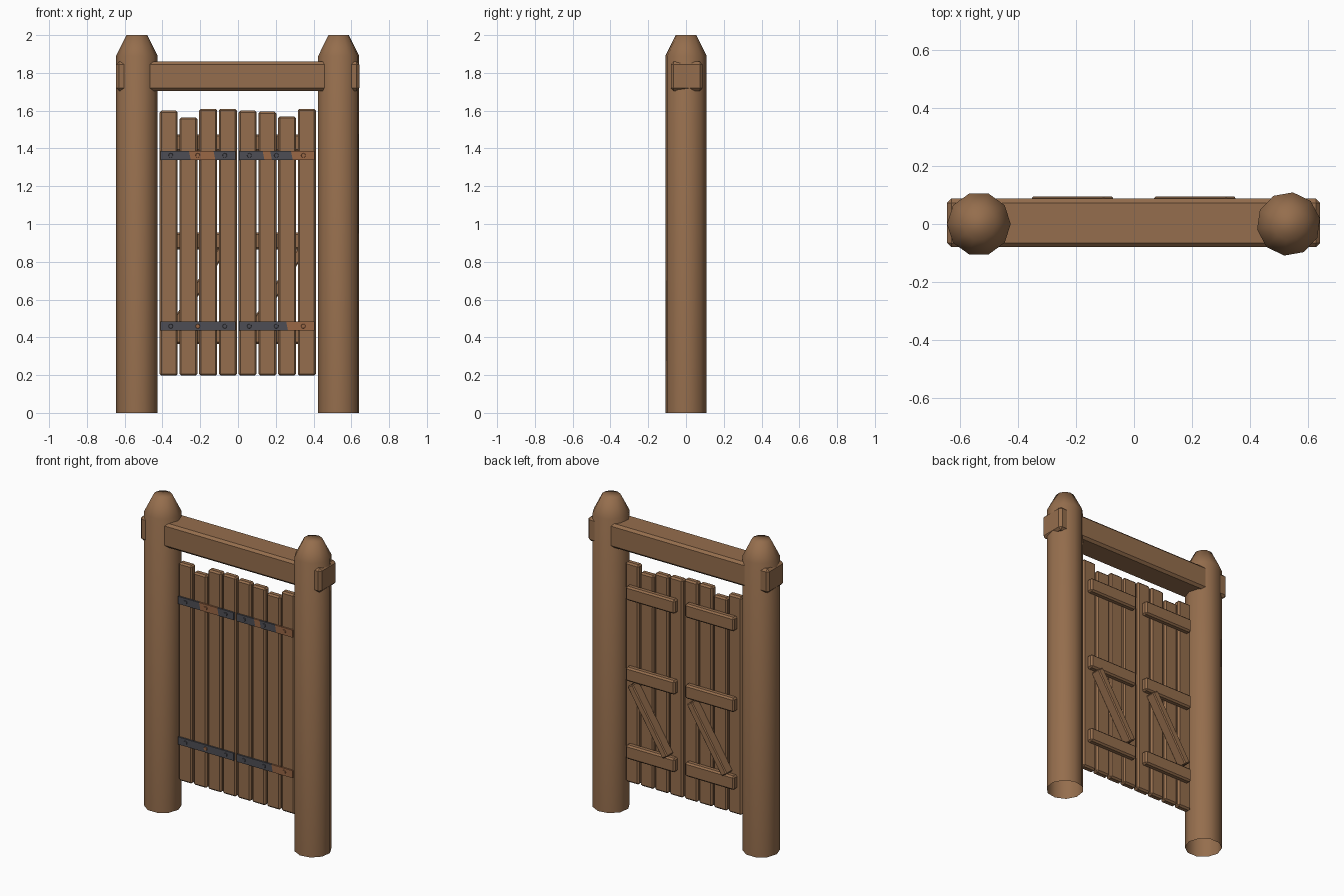
import bpy, bmesh, math
from mathutils import Matrix, Vector

if "Cube" in bpy.data.objects:
    bpy.data.objects.remove(bpy.data.objects["Cube"], do_unlink=True)


def material(name, rgb):
    m = bpy.data.materials.new(name)
    m.use_nodes = True
    m.diffuse_color = (*rgb, 1)
    m.node_tree.nodes["Principled BSDF"].inputs["Base Color"].default_value = (*rgb, 1)
    return m


WOOD = material("brown_wood", (0.30, 0.155, 0.074))
IRON = material("dark_iron", (0.076, 0.076, 0.09))
RUST = material("rust", (0.32, 0.135, 0.06))


def finish(name, bm, *mats):
    bmesh.ops.recalc_face_normals(bm, faces=bm.faces)
    mesh = bpy.data.meshes.new(name)
    bm.to_mesh(mesh)
    bm.free()
    for m in mats:
        mesh.materials.append(m)
    obj = bpy.data.objects.new(name, mesh)
    bpy.context.collection.objects.link(obj)
    return obj


def box_mesh(lo, hi, bevel=0.0, tilt=0.0):
    """Box between two corners, chamfered, tilted about y through its centre."""
    lo, hi = Vector(lo), Vector(hi)
    bm = bmesh.new()
    bmesh.ops.create_cube(bm, size=1)
    bmesh.ops.scale(bm, vec=hi - lo, verts=bm.verts)
    if bevel:
        bmesh.ops.bevel(bm, geom=bm.edges[:], offset=bevel, segments=1,
                        affect='EDGES', profile=0.5)
    bmesh.ops.transform(bm, verts=bm.verts, matrix=Matrix.Translation((lo + hi) / 2)
                        @ Matrix.Rotation(tilt, 4, 'Y'))
    return bm


def box(name, lo, hi, bevel, tilt=0.0):
    return finish(name, box_mesh(lo, hi, bevel, tilt), WOOD)


# Ten-sided posts with tapered tops, open underneath
def post(name, x, turn):
    bm = bmesh.new()
    rings = []
    for z, r in ((0, 0.11), (1.89, 0.11), (2.0, 0.055)):
        rings.append([bm.verts.new((x + r * math.cos(turn + i * math.tau / 10),
                                    r * math.sin(turn + i * math.tau / 10), z))
                      for i in range(10)])
    for a, b in zip(rings, rings[1:]):
        for i in range(10):
            j = (i + 1) % 10
            bm.faces.new((a[i], a[j], b[j], b[i]))
    bm.faces.new(rings[-1])
    for f in bm.faces:
        f.smooth = True
    finish(name, bm, WOOD)


post("right_post", -0.535, 0)
post("left_post", 0.533, math.radians(10))

# Crossbeam through both posts
box("crossbeam", (-0.645, -0.08, 1.705), (0.642, 0.088, 1.86), 0.015)

# Uneven planks, four to each leaf
tops = (1.60, 1.565, 1.61, 1.61, 1.60, 1.595, 1.57, 1.61)
for i, top in enumerate(tops):
    x = -0.415 + i * 0.1045
    box(f"plank_{i + 1}", (x, -0.015, 0.197), (x + 0.096, 0.03, top), 0.01)

# Battens and diagonal brace on the back of each leaf
for side, c in (("right", -0.212), ("left", 0.21)):
    for level, z in (("lower", 0.41), ("middle", 0.91), ("upper", 1.43)):
        box(f"{side}_{level}_batten", (c - 0.175, 0.025, z - 0.045),
            (c + 0.175, 0.068, z + 0.045), 0.01)
    box(f"{side}_brace", (c - 0.0225, 0.028, 0.425), (c + 0.0225, 0.095, 0.895),
        0.006, math.radians(32))


# Iron straps with rusted stretches and flat rivets
def strap(name, x0, x1, z, rust, rusty_rivet=None):
    bm = box_mesh((x0, -0.025, z - 0.024), (x1, -0.014, z + 0.024))
    for span in rust:
        for x in span:
            bmesh.ops.bisect_plane(bm, geom=bm.verts[:] + bm.edges[:] + bm.faces[:],
                                   plane_co=(x, 0, z), plane_no=(1, 0, 0.2))

    def rusted(p):
        s = p.x + 0.2 * (p.z - z)
        return any(a < s < b for a, b in rust)

    for f in bm.faces:
        f.material_index = int(rusted(f.calc_center_median()))
    finish(name, bm, IRON, RUST)

    for i in range(3):
        p = Vector((x0 + 0.054 + i * 0.143, -0.026, z))
        rivet = bmesh.new()
        bmesh.ops.create_cone(rivet, cap_ends=True, segments=8, radius1=0.013,
                              radius2=0.011, depth=0.008,
                              matrix=Matrix.Translation(p) @ Matrix.Rotation(math.pi / 2, 4, 'X'))
        finish(f"{name}_rivet_{i + 1}", rivet,
               RUST if rusted(p) or i == rusty_rivet else IRON)


strap("right_upper_strap", -0.41, -0.013, 1.363, [(-0.255, -0.125)])
strap("left_upper_strap", 0.006, 0.406, 1.363, [(0.135, 0.175), (0.285, 0.5)])
strap("right_lower_strap", -0.41, -0.013, 0.459, [], 1)
strap("left_lower_strap", 0.006, 0.406, 0.459, [(0.26, 0.5)])
